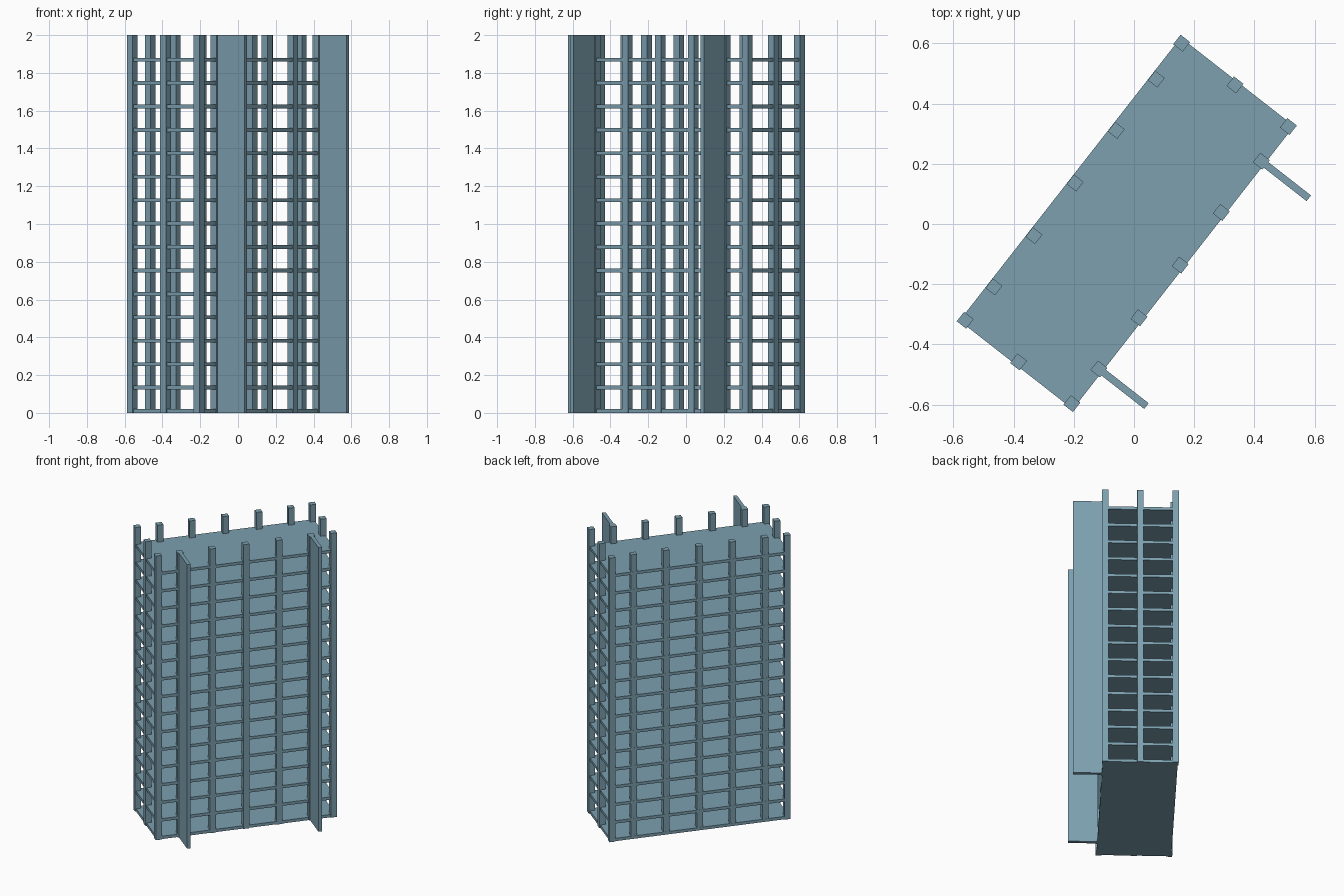
import bpy, math
from mathutils import Matrix

if "Cube" in bpy.data.objects:
    bpy.data.objects.remove(bpy.data.objects["Cube"])

# Tower frame: local x = long axis, local y = depth, fins on local -y; turned 52 degrees about z
ANG = math.radians(52)
FRAME = Matrix.Translation((-0.024, 0.002, 0)) @ Matrix.Rotation(ANG, 4, 'Z')
HU, HV, H = 0.584, 0.225, 2.0      # half length, half depth, height

mat = bpy.data.materials.new("blue_grey")
mat.diffuse_color = (0.20, 0.35, 0.43, 1)
mat.use_nodes = True
mat.node_tree.nodes["Principled BSDF"].inputs["Base Color"].default_value = mat.diffuse_color


def box(name, x0, x1, y0, y1, z0, z1):
    bpy.ops.mesh.primitive_cube_add(size=1)
    ob = bpy.context.object
    ob.name = name
    ob.data.transform(Matrix.Translation(((x0 + x1) / 2, (y0 + y1) / 2, (z0 + z1) / 2))
                      @ Matrix.Diagonal((x1 - x0, y1 - y0, z1 - z0, 1)))
    ob.matrix_world = FRAME
    ob.data.materials.append(mat)
    return ob


# Floor slabs, reaching almost to the outer column faces
su, sv = HU + 0.013, HV + 0.014
for i in range(16):
    z = 0.124 * i
    box(f"floor_slab_{i + 1}", -su, su, -sv, sv, z, z + 0.02)

# Perimeter columns: both long sides, plus one in the middle of each short side
spots = [(u, -HV) for u in (-HU, -0.438, -0.222, 0, 0.222, 0.438, HU)]
spots += [(u, HV - 0.007) for u in (-0.438, -0.222, 0, 0.222, 0.438)]
spots += [(-HU, HV), (HU, HV), (-HU, 0), (HU, 0)]
c = 0.02
for i, (u, v) in enumerate(spots):
    box(f"column_{i + 1}", u - c, u + c, v - c, v + c, 0, H)

# Full-height fins standing out from one long side (local -y)
for side, u in (("left", -0.438), ("right", 0.438)):
    box(f"fin_wall_{side}", u - 0.012, u + 0.012, -HV - 0.2, -HV, 0, H)
